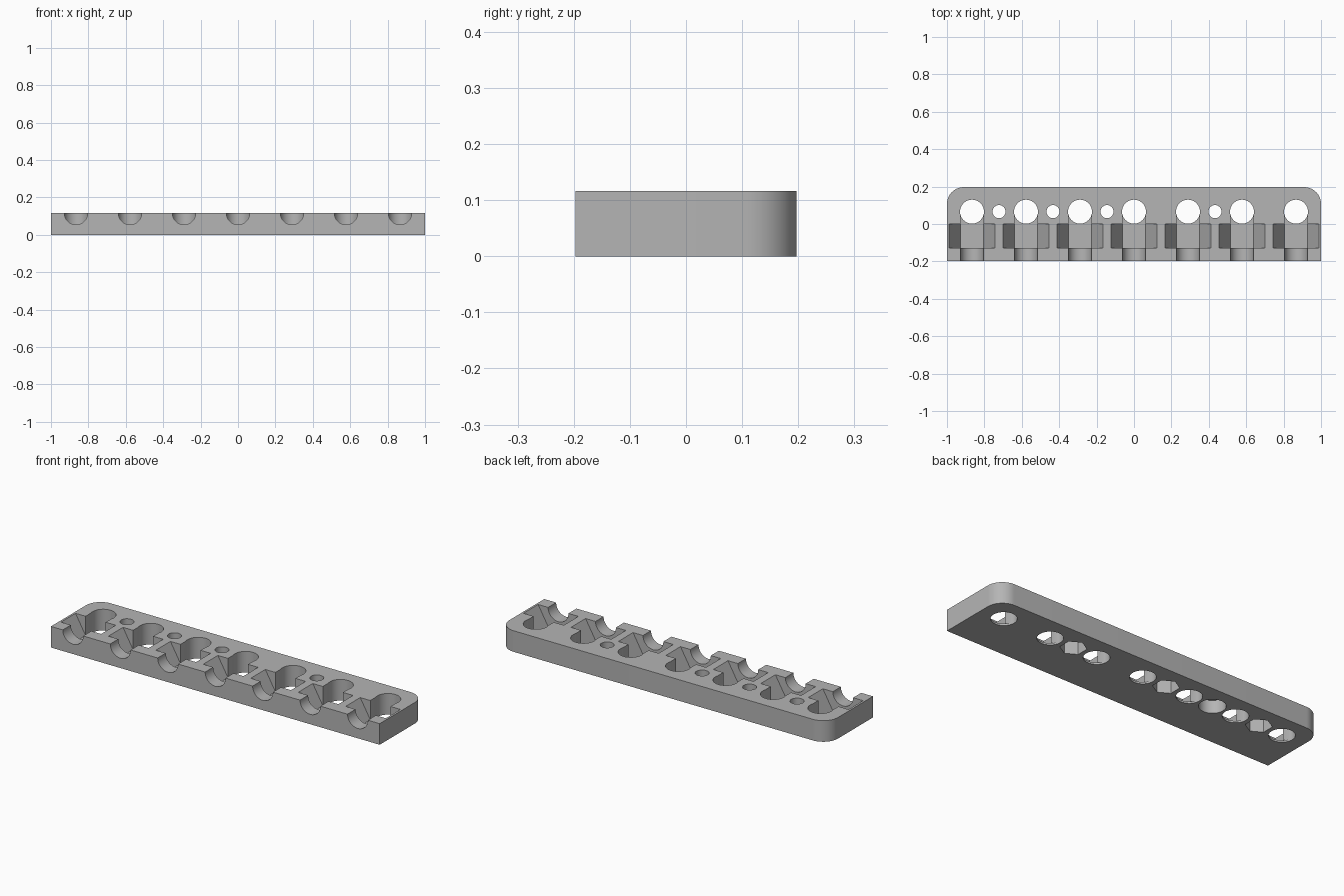
import bpy, bmesh, math
from mathutils import Vector

if "Cube" in bpy.data.objects:
    bpy.data.objects.remove(bpy.data.objects["Cube"], do_unlink=True)

HALF_Y, TOP = 0.197, 0.116
CORNER = 0.09
PITCH = 0.2887
HOLE_Y, HOLE_R = 0.066, 0.064
FLOOR = 0.01
HEX_R = (TOP - FLOOR) / math.cos(math.pi / 6)

grey = bpy.data.materials.new("plain grey")
grey.use_nodes = True
colour = (0.46, 0.46, 0.46, 1)
grey.diffuse_color = colour
grey.node_tree.nodes["Principled BSDF"].inputs["Base Color"].default_value = colour


def prism(name, outline, start, sweep):
    """Extrude a closed outline of 3D offsets from start along sweep."""
    bm = bmesh.new()
    face = bm.faces.new([bm.verts.new(Vector(start) + Vector(p)) for p in outline])
    out = bmesh.ops.extrude_face_region(bm, geom=[face])
    moved = [v for v in out["geom"] if isinstance(v, bmesh.types.BMVert)]
    bmesh.ops.translate(bm, verts=moved, vec=sweep)
    bmesh.ops.recalc_face_normals(bm, faces=bm.faces)
    mesh = bpy.data.meshes.new(name)
    bm.to_mesh(mesh)
    bm.free()
    obj = bpy.data.objects.new(name, mesh)
    bpy.context.collection.objects.link(obj)
    mesh.materials.append(grey)
    return obj


def ring(radius, sides, turn=0.0):
    angles = [turn + math.tau * i / sides for i in range(sides)]
    return [(radius * math.cos(a), radius * math.sin(a)) for a in angles]


def upright(name, x, radius, sides, z0, z1, turn=0.0):
    flat = [(u, v, 0) for u, v in ring(radius, sides, turn)]
    return prism(name, flat, (x, HOLE_Y, z0), (0, 0, z1 - z0))


def lying(name, x, radius, sides, y0, y1):
    flat = [(u, 0, v) for u, v in ring(radius, sides)]
    return prism(name, flat, (x, y0, TOP), (0, y1 - y0, 0))


# Bar with square front corners and rounded back corners
outline = [(-1, -HALF_Y, 0), (1, -HALF_Y, 0)]
for side, first in ((1, 0), (-1, 90)):
    for i in range(17):
        a = math.radians(first + 90 * i / 16)
        outline.append((side * (1 - CORNER) + CORNER * math.cos(a),
                        HALF_Y - CORNER + CORNER * math.sin(a), 0))
bar = prism("clamp_bar", outline, (0, 0, 0), (0, 0, TOP))

cutters = []

# Seven stations: through hole, drop-in slot, hexagonal pocket, round groove
for i in range(-3, 4):
    x = i * PITCH
    w = HEX_R / 2
    slot = [(-w, 0, 0), (w, 0, 0), (w, HOLE_Y + 0.01, 0), (-w, HOLE_Y + 0.01, 0)]
    cutters += [
        upright("hole_cutter", x, HOLE_R, 48, -0.1, 0.3),
        lying("pocket_cutter", x, HEX_R, 6, -0.127, 0.0),
        prism("slot_cutter", slot, (x, -0.01, FLOOR), (0, 0, 0.3)),
        lying("groove_cutter", x, 0.062, 48, -0.3, -0.12),
    ]

# Screw holes between stations, recessed from below for nuts or a round head
for step, sides in ((-2.5, 6), (-1.5, 48), (-0.5, 6), (1.5, 6)):
    x = step * PITCH
    cutters += [
        upright("screw_cutter", x, 0.035, 32, -0.1, 0.3),
        upright("recess_cutter", x, 0.066, sides, -0.1, 0.07, math.pi / 2),
    ]

bpy.context.view_layer.objects.active = bar
for cutter in cutters:
    cutter.hide_render = True
    mod = bar.modifiers.new("cut", "BOOLEAN")
    mod.operation = "DIFFERENCE"
    mod.solver = "EXACT"
    mod.object = cutter
    bpy.ops.object.modifier_apply(modifier=mod.name)
    bpy.data.objects.remove(cutter, do_unlink=True)

# Smooth round walls, keep crisp edges
bpy.ops.object.select_all(action="DESELECT")
bar.select_set(True)
bpy.ops.object.shade_smooth_by_angle(angle=math.radians(30))
